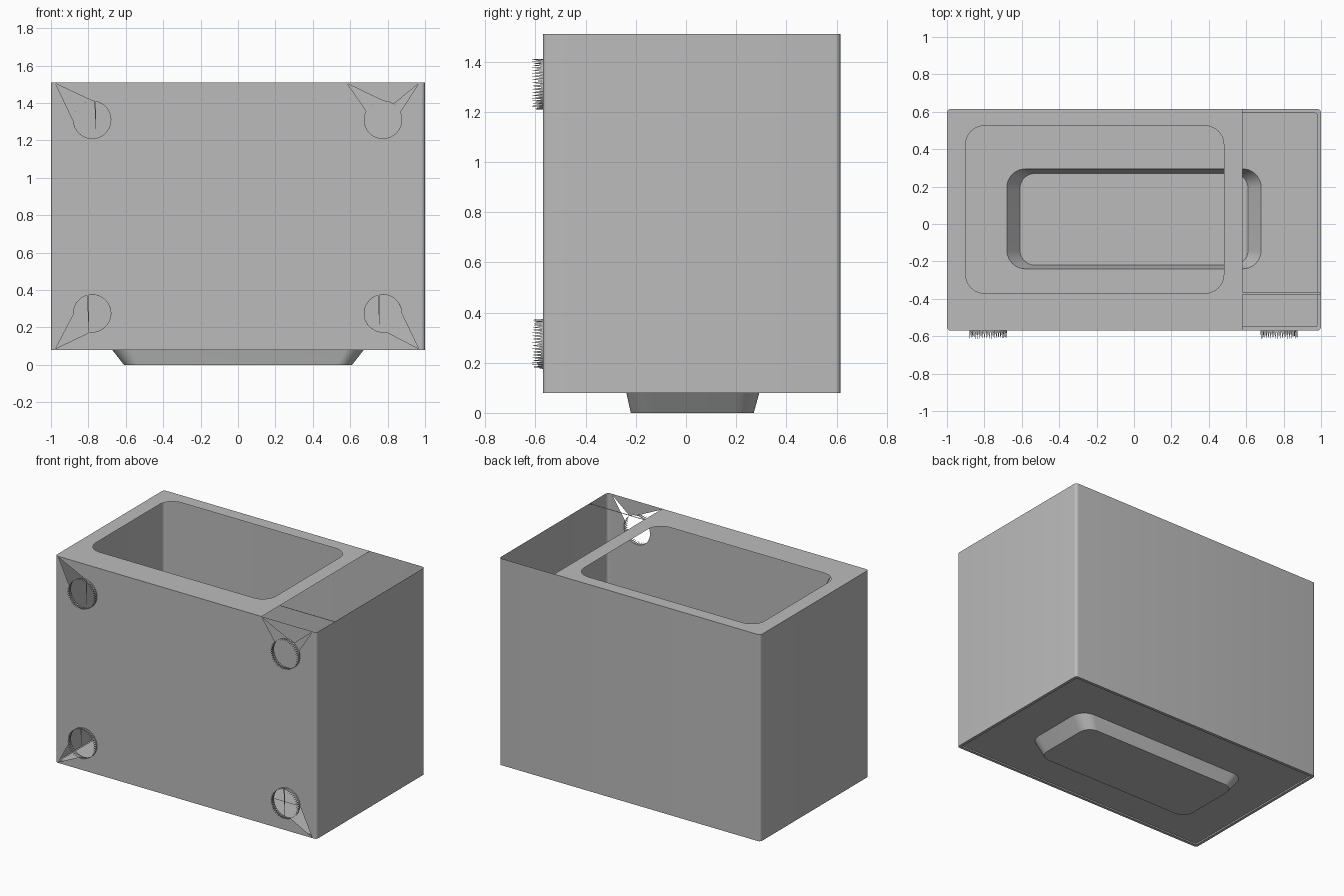
import bpy, bmesh, math
from mathutils import Vector

cube = bpy.data.objects.get("Cube")
if cube:
    bpy.data.objects.remove(cube)

grey = bpy.data.materials.new("plain_grey")
grey.use_nodes = True
grey.diffuse_color = (0.5, 0.5, 0.5, 1)
grey.node_tree.nodes["Principled BSDF"].inputs["Base Color"].default_value = (0.5, 0.5, 0.5, 1)

# Overall casing limits
X, Y0, Y1, Z0, Z1, R = 1.0, -0.57, 0.615, 0.08, 1.51, 0.02


def finish(name, bm, smooth=False):
    mesh = bpy.data.meshes.new(name)
    bm.to_mesh(mesh)
    bm.free()
    mesh.materials.append(grey)
    ob = bpy.data.objects.new(name, mesh)
    bpy.context.collection.objects.link(ob)
    if smooth:
        bpy.context.view_layer.objects.active = ob
        ob.select_set(True)
        bpy.ops.object.shade_smooth_by_angle(angle=math.radians(35))
        ob.select_set(False)
    return ob


def rounded(x0, x1, y0, y1, r, n=6):
    """Rounded rectangle, counter-clockwise from the lower right corner."""
    pts = []
    corners = [(x1 - r, y0 + r), (x1 - r, y1 - r), (x0 + r, y1 - r), (x0 + r, y0 + r)]
    for i, (cx, cy) in enumerate(corners):
        for k in range(n + 1):
            a = math.radians(-90 + 90 * i + 90 * k / n)
            pts.append((cx + r * math.cos(a), cy + r * math.sin(a)))
    return pts


def plate(name, loops, place, normal):
    """Flat sheet: the first loop is the outline, the others are holes."""
    bm = bmesh.new()
    edges = []
    for loop in loops:
        vs = [bm.verts.new(place(*p)) for p in loop]
        edges += [bm.edges.new((vs[i - 1], vs[i])) for i in range(len(vs))]
    bmesh.ops.triangle_fill(bm, edges=edges, use_beauty=True, normal=normal)
    for f in bm.faces:
        f.normal_update()
        if f.normal.dot(Vector(normal)) < 0:
            f.normal_flip()
    return finish(name, bm)


def loft(name, rings, closed=True, cap=False, smooth=True):
    """Walls joining rings given as (points, height)."""
    bm = bmesh.new()
    rows = [[bm.verts.new((x, y, z)) for x, y in pts] for pts, z in rings]
    for a, b in zip(rows, rows[1:]):
        for i in range(0 if closed else 1, len(a)):
            bm.faces.new((a[i - 1], a[i], b[i], b[i - 1]))
    if cap:
        bm.faces.new(rows[-1][::-1])
    return finish(name, bm, smooth)


# Casing: three open walls, the base sheet is separate
outline = rounded(-X, X, Y0, Y1, R)
loft("casing_walls", [(outline, Z0), (outline, Z1)], closed=False)

# Rear lip with a slightly recessed rear panel and its hollow bulge
inner = rounded(-0.98, 0.98, Y0 + 0.02, Y1 - 0.02, 0.01)
loft("rear_lip", [(inner, Z0 + 0.01), (inner, Z0), (outline, Z0)], smooth=False)
bulge_top = rounded(-0.68, 0.68, -0.24, 0.295, 0.1, 10)
bulge_end = rounded(-0.61, 0.61, -0.22, 0.27, 0.08, 10)
plate("rear_panel", [inner, bulge_top], lambda x, y: (x, y, Z0 + 0.01), (0, 0, -1))
loft("rear_bulge", [(bulge_top, Z0 + 0.01), (bulge_end, 0)], cap=True)

# Door frame with the window opening
frame = [p for p in outline if p[0] < 0] + [(0.58, Y0), (0.58, Y1)]
window = rounded(-0.9, 0.48, -0.37, 0.525, 0.1, 10)
plate("door_frame", [frame, window], lambda x, y: (x, y, Z1), (0, 0, 1))

# Thin divider across the control opening
plate("control_divider", [[(0.58, -0.376), (1, -0.376), (1, -0.367), (0.58, -0.367)]],
      lambda x, y: (x, y, Z1), (0, 0, 1))


# Base sheet with keyhole openings around the feet
FOOT = 0.1
# centre, then wedges as (tip, start angle, end angle)
feet = [
    ((-0.78, 1.31), [((-0.975, 1.503), 93, 180)]),
    ((0.775, 1.31), [((0.965, 1.503), 27, 52), ((0.585, 1.503), 93, 145)]),
    ((-0.78, 0.275), [((-0.975, 0.087), 188, 260)]),
    ((0.775, 0.275), [((0.965, 0.087), 285, 352)]),
]


def keyhole(centre, wedges):
    pts, used = [], set()
    for d in range(0, 360, 8):
        for tip, a, b in wedges:
            if a <= d <= b:
                if tip not in used:
                    used.add(tip)
                    pts.append(tip)
                break
        else:
            a = math.radians(d)
            pts.append((centre[0] + FOOT * math.cos(a), centre[1] + FOOT * math.sin(a)))
    return pts


sheet = [(-X + R, Z0), (X - R, Z0), (X - R, Z1), (-X + R, Z1)]
plate("base_sheet", [sheet] + [keyhole(c, w) for c, w in feet],
      lambda x, z: (x, Y0, z), (0, -1, 0))

# Feet: crowns of thin teeth with a narrow sliver across each
for n, ((cx, cz), wedges) in enumerate(feet):
    bm = bmesh.new()

    def rim(a, y):
        return bm.verts.new((cx + FOOT * math.cos(a), y, cz + FOOT * math.sin(a)))

    teeth = 48
    step = 2 * math.pi / teeth
    for i in range(teeth):
        a = i * step
        bm.faces.new((rim(a, Y0), rim(a + step, Y0), rim(a + step / 2, Y0 - 0.045)))
    if n != 1:
        s = 1.35 if n == 0 else 1.75
        bm.faces.new((rim(s, Y0), rim(s + 0.1, Y0), rim(-s, Y0)))
    finish("foot_%d" % (n + 1), bm)
